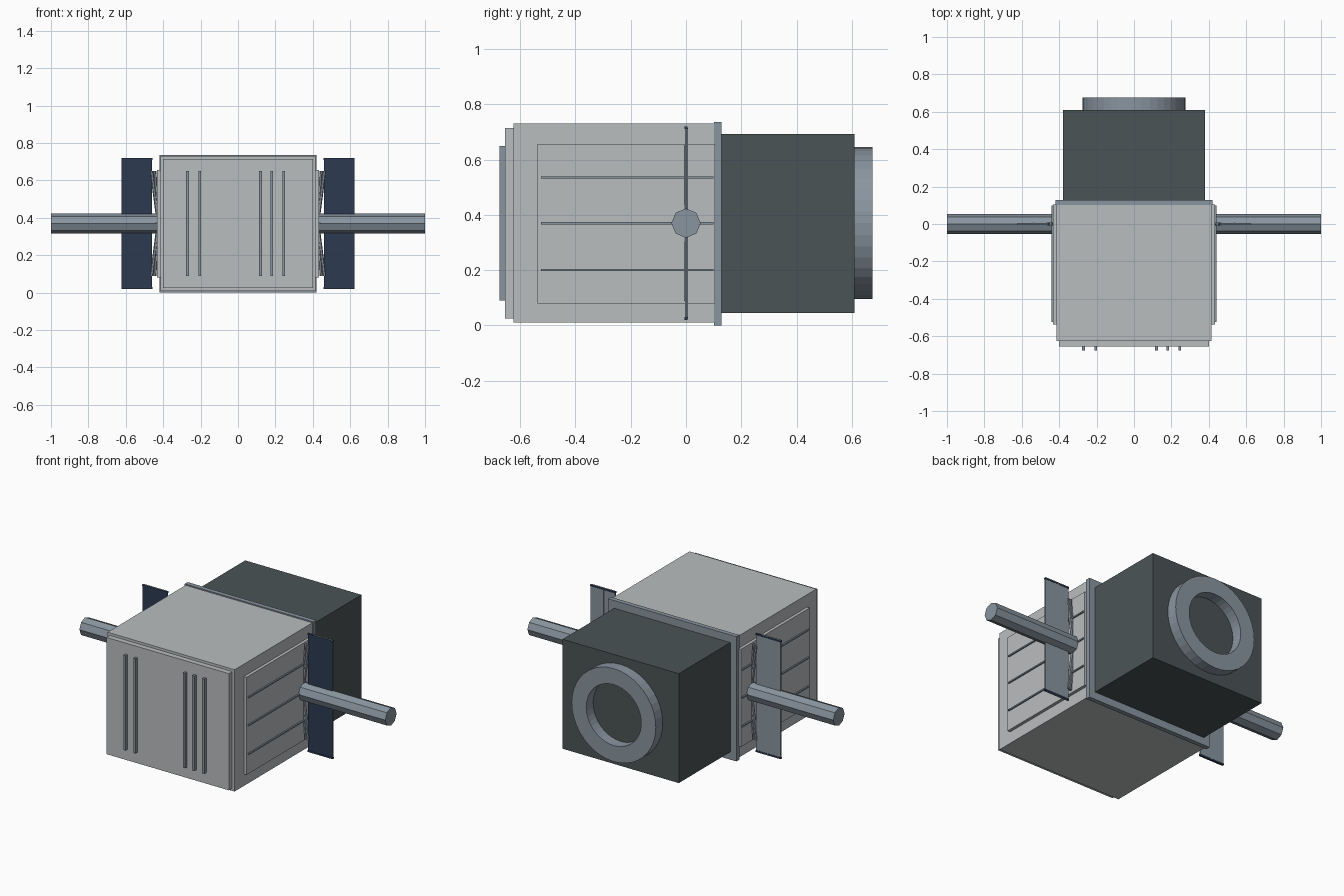
import bpy, bmesh
from math import pi
from mathutils import Vector

cube = bpy.data.objects.get("Cube")
if cube:
    bpy.data.objects.remove(cube, do_unlink=True)


def material(name, rgb):
    m = bpy.data.materials.new(name)
    m.use_nodes = True
    m.diffuse_color = (*rgb, 1)
    m.node_tree.nodes["Principled BSDF"].inputs["Base Color"].default_value = (*rgb, 1)
    return m


PALE = material("pale_grey", (0.49, 0.51, 0.52))
DARK = material("charcoal", (0.07, 0.088, 0.092))
STEEL = material("blue_grey", (0.25, 0.3, 0.35))
NAVY = material("navy", (0.025, 0.043, 0.08))
MID = 0.37  # height of the central axis


def finish(name, bm, *mats):
    mesh = bpy.data.meshes.new(name)
    bmesh.ops.recalc_face_normals(bm, faces=bm.faces)
    bm.to_mesh(mesh)
    bm.free()
    for m in mats:
        mesh.materials.append(m)
    ob = bpy.data.objects.new(name, mesh)
    bpy.context.collection.objects.link(ob)
    return ob


def box(name, x, y, z, *mats):
    """Box spanning the (low, high) pairs x, y and z."""
    bm = bmesh.new()
    bmesh.ops.create_cube(bm, size=1)
    for v in bm.verts:
        v.co = [s[0] if c < 0 else s[1] for c, s in zip(v.co, (x, y, z))]
    return finish(name, bm, *mats)


def rod(name, a, b, radius, sides, mat):
    """Prism running from a to b."""
    a, b = Vector(a), Vector(b)
    bm = bmesh.new()
    bmesh.ops.create_cone(bm, cap_ends=True, segments=sides, radius1=radius,
                          radius2=radius, depth=(b - a).length)
    turn = (b - a).to_track_quat("Z", "Y").to_matrix().to_4x4()
    bmesh.ops.transform(bm, matrix=turn, verts=bm.verts)
    bmesh.ops.translate(bm, vec=(a + b) / 2, verts=bm.verts)
    return finish(name, bm, mat)


# Main hull, front plate, joining flange and rear block
box("main_body", (-0.415, 0.415), (-0.625, 0.11), (0.01, 0.73), PALE)
box("front_plate", (-0.4, 0.4), (-0.656, -0.62), (0.025, 0.715), PALE)
box("flange", (-0.42, 0.42), (0.102, 0.129), (0, 0.737), STEEL)
box("rear_block", (-0.38, 0.38), (0.12, 0.61), (0.045, 0.692), DARK)

# Upright bars on the front plate
for i, x in enumerate((-0.27, -0.205, 0.12, 0.18, 0.245)):
    box(f"front_bar_{i + 1}", (x - 0.007, x + 0.007), (-0.675, -0.65), (0.09, 0.65), STEEL)

# Docking ring, made by spinning a rectangular section
bm = bmesh.new()
section = [bm.verts.new((r, y, MID)) for r, y in
           ((0.18, 0.605), (0.275, 0.605), (0.275, 0.675), (0.18, 0.675))]
edges = [bm.edges.new((section[i], section[(i + 1) % 4])) for i in range(4)]
bmesh.ops.spin(bm, geom=section + edges, cent=(0, 0, MID), axis=(0, 1, 0),
               angle=2 * pi, steps=40, use_merge=True)
bmesh.ops.remove_doubles(bm, verts=bm.verts, dist=0.0001)
finish("docking_ring", bm, STEEL)

# Side panels, ribs, booms, solar wings and struts
for side, s in (("left", 1), ("right", -1)):
    def span(low, high):
        return tuple(sorted((s * low, s * high)))

    box(f"{side}_side_panel", span(0.41, 0.433), (-0.537, 0.105), (0.08, 0.657), PALE)
    for i, z in enumerate((0.2, MID, 0.535)):
        box(f"{side}_rib_{i + 1}", span(0.43, 0.441), (-0.525, 0.1), (z - 0.004, z + 0.004), STEEL)
    rod(f"{side}_boom", (s * 0.425, 0, MID), (s, 0, MID), 0.053, 8, STEEL)

    # Wing: navy cells facing forward, plain grey elsewhere
    wing = box(f"{side}_wing", span(0.46, 0.622), (-0.004, 0.004), (0.02, 0.72), STEEL, NAVY)
    for f in wing.data.polygons:
        f.material_index = int(f.normal.y < -0.5)
    box(f"{side}_wing_spine", span(0.534, 0.54), (0.003, 0.007), (0.025, 0.715), STEEL)

    for end, d in (("upper", 1), ("lower", -1)):
        tip = MID + d * 0.345
        box(f"{side}_{end}_wing_edge", span(0.458, 0.623), (-0.006, 0.006),
            (tip - 0.005, tip + 0.005), NAVY)
        # Pair of slanting struts tying the wing to the hull
        outer = (s * 0.462, 0, MID + d * 0.28)
        rod(f"{side}_{end}_long_strut", (s * 0.432, 0, MID + d * 0.05), outer, 0.009, 6, STEEL)
        rod(f"{side}_{end}_short_strut", (s * 0.43, 0, MID + d * 0.1),
            (s * 0.445, 0, MID + d * 0.28), 0.008, 6, STEEL)
